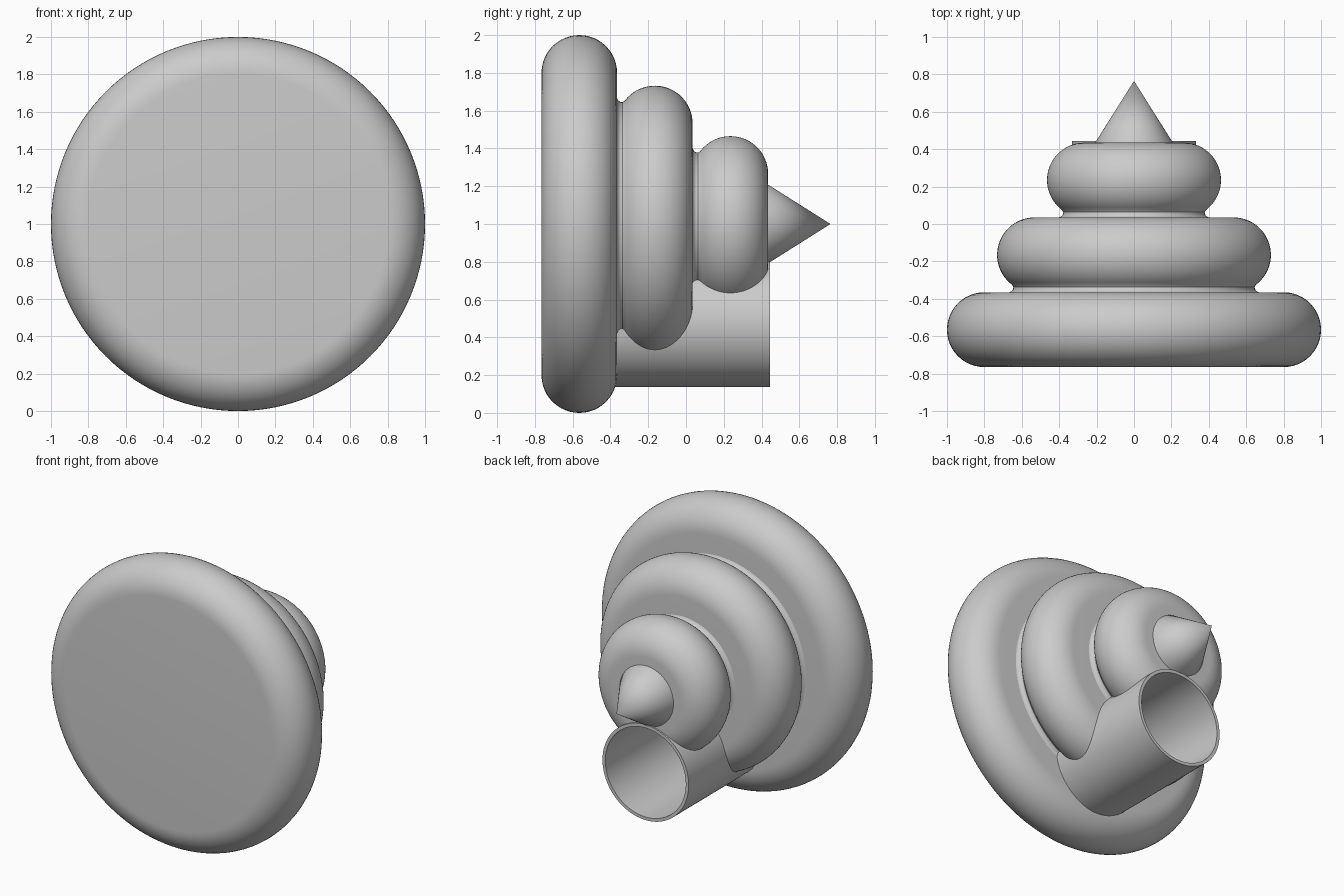
import bpy, bmesh, math
from mathutils import Vector

cube = bpy.data.objects.get("Cube")
if cube:
    bpy.data.objects.remove(cube, do_unlink=True)

SEGMENTS = 128
BODY_Z = 1.0      # height of the stacked tiers' axis
TUBE_Z = 0.47     # height of the tube's axis

grey = bpy.data.materials.new("plain grey")
grey.use_nodes = True
grey.diffuse_color = (0.6, 0.6, 0.6, 1)
shader = next(n for n in grey.node_tree.nodes if n.type == 'BSDF_PRINCIPLED')
shader.inputs["Base Color"].default_value = grey.diffuse_color


def lathe(name, profile, z, closed=False):
    """Spin (radius, y) points about a front-to-back axis at height z."""
    bm = bmesh.new()
    verts = [bm.verts.new((r, y, 0)) for r, y in profile]
    edges = [bm.edges.new(pair) for pair in zip(verts, verts[1:])]
    if closed:
        edges.append(bm.edges.new((verts[-1], verts[0])))
    bmesh.ops.spin(bm, geom=verts + edges, cent=(0, 0, 0), axis=(0, 1, 0),
                   angle=math.tau, steps=SEGMENTS, use_merge=True)
    bmesh.ops.remove_doubles(bm, verts=bm.verts, dist=1e-5)
    bmesh.ops.recalc_face_normals(bm, faces=bm.faces)
    mesh = bpy.data.meshes.new(name)
    bm.to_mesh(mesh)
    bm.free()
    mesh.materials.append(grey)
    obj = bpy.data.objects.new(name, mesh)
    obj.location = Vector((0, 0, z))
    bpy.context.collection.objects.link(obj)
    return obj


def select_only(obj):
    bpy.ops.object.select_all(action='DESELECT')
    obj.select_set(True)
    bpy.context.view_layer.objects.active = obj


def smooth(obj):
    select_only(obj)
    bpy.ops.object.shade_smooth_by_angle(angle=math.radians(35))


def rounded_rim(flat_radius, y, start_degrees, steps=24):
    """Arc of the bulging rim, ending flush with the back face."""
    points = []
    for i in range(steps + 1):
        a = math.radians(start_degrees + (90 - start_degrees) * i / steps)
        points.append((flat_radius + 0.2 * math.cos(a), y + 0.2 * math.sin(a)))
    return points


def necked_tier(name, flat_radius, y):
    """Rounded tier with a small concave neck where it meets the one before."""
    neck = [(0.135, -0.21), (0.135, -0.2), (0.121, -0.193),
            (0.114, -0.182), (0.113, -0.172)]
    profile = [(0, y - 0.21)] + [(flat_radius + r, y + d) for r, d in neck]
    profile += rounded_rim(flat_radius, y, -53) + [(0, y + 0.2)]
    return lathe(name, profile, BODY_Z)


# Stacked tiers
base_disk = lathe("base_disk", [(0, -0.765)] + rounded_rim(0.8, -0.565, -90)
                  + [(0, -0.365)], BODY_Z)
middle_tier = necked_tier("middle_tier", 0.532, -0.165)
top_tier = necked_tier("top_tier", 0.265, 0.235)

# Bore through the two smaller tiers, hidden inside the tube wall
cutter = lathe("bore_cutter", [(0, -0.5), (0.32, -0.5), (0.32, 0.6), (0, 0.6)], TUBE_Z)
for tier in (middle_tier, top_tier):
    bore = tier.modifiers.new("bore", 'BOOLEAN')
    bore.operation = 'DIFFERENCE'
    bore.solver = 'EXACT'
    bore.object = cutter
    select_only(tier)
    bpy.ops.object.modifier_apply(modifier=bore.name)
bpy.data.objects.remove(cutter, do_unlink=True)

# Pointed tip and open tube
tip = lathe("tip", [(0, 0.425), (0.208, 0.425), (0.208, 0.435), (0, 0.765)], BODY_Z)
tube = lathe("tube", [(0.31, -0.375), (0.332, -0.375), (0.332, 0.445), (0.31, 0.445)],
             TUBE_Z, closed=True)

for part in (base_disk, middle_tier, top_tier, tip, tube):
    smooth(part)
